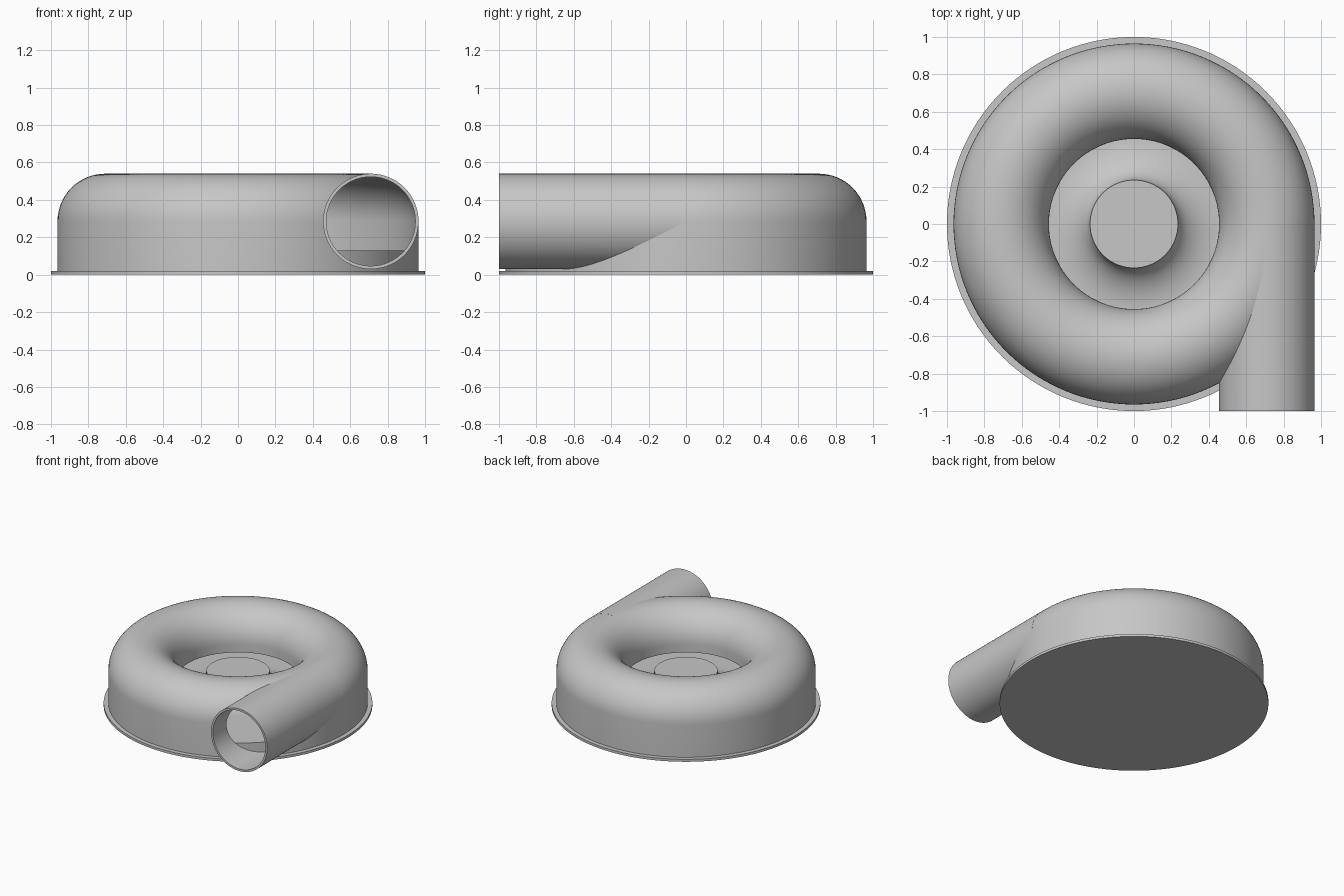
import bpy, bmesh
from math import sin, cos, pi, radians
from mathutils import Matrix, Vector

cube = bpy.data.objects.get("Cube")
if cube:
    bpy.data.objects.remove(cube)

RING, TUBE, WALL, MID = 0.71, 0.255, 0.015, 0.285   # ring radius, tube radius, wall, tube axis height
FLANGE, FLOOR, LIP, HUB = 0.02, 0.13, 0.22, 0.235
STEPS = 128

grey = bpy.data.materials.new("cast_grey")
grey.use_nodes = True
grey.diffuse_color = (0.57, 0.57, 0.57, 1)
grey.node_tree.nodes["Principled BSDF"].inputs["Base Color"].default_value = grey.diffuse_color


def make(name, bm):
    bmesh.ops.remove_doubles(bm, verts=bm.verts, dist=1e-5)
    bmesh.ops.recalc_face_normals(bm, faces=bm.faces)
    mesh = bpy.data.meshes.new(name)
    bm.to_mesh(mesh)
    bm.free()
    mesh.materials.append(grey)
    obj = bpy.data.objects.new(name, mesh)
    bpy.context.collection.objects.link(obj)
    return obj


def lathe(name, profile, closed=True):
    """Spin an (r, z) profile around the z axis."""
    bm = bmesh.new()
    verts = [bm.verts.new((r, 0, z)) for r, z in profile]
    edges = [bm.edges.new(p) for p in zip(verts, verts[1:])]
    if closed:
        edges.append(bm.edges.new((verts[-1], verts[0])))
    bmesh.ops.spin(bm, geom=verts + edges, cent=(0, 0, 0), axis=(0, 0, 1),
                   angle=2 * pi, steps=STEPS, use_merge=True)
    return make(name, bm)


def arc(radius, n=32):
    """Upper half of the tube section, from outside to inside."""
    return [(RING + radius * cos(pi * i / n), MID + radius * sin(pi * i / n)) for i in range(n + 1)]


def along_y(obj, y_start):
    """Lay a lathed part along y, on the outlet axis."""
    obj.data.transform(Matrix.Translation((RING, y_start, MID)) @ Matrix.Rotation(-pi / 2, 4, 'X'))
    return obj


def subtract(obj, cutter):
    mod = obj.modifiers.new("cut", 'BOOLEAN')
    mod.operation, mod.solver, mod.object = 'DIFFERENCE', 'EXACT', cutter
    bpy.context.view_layer.objects.active = obj
    bpy.ops.object.modifier_apply(modifier=mod.name)
    bpy.data.objects.remove(cutter)


# Base flange
flange = lathe("base_flange", [(0, 0), (1, 0), (1, FLANGE), (0, FLANGE)], closed=False)

# Raised floor with a flared centre hub
outer, foot = RING + TUBE - WALL, RING - TUBE + WALL
flare = [(foot - (foot - HUB) * sin(pi / 2 * i / 16),
          MID - (MID - FLOOR) * cos(pi / 2 * i / 16)) for i in range(17)]
floor = lathe("hub_floor", [(0, FLANGE), (outer, FLANGE), (outer, FLOOR)] + flare + [(0, MID)],
              closed=False)

# Ring-shaped housing shell, open below
inner = RING - TUBE
housing = lathe("scroll_housing",
                [(RING + TUBE, FLANGE)] + arc(TUBE) + [(inner, LIP), (foot, LIP)]
                + arc(TUBE - WALL)[::-1] + [(outer, FLANGE)])

# Straight outlet pipe, tangent to the ring
bore_r = TUBE - WALL - 0.002
pipe = along_y(lathe("outlet_pipe", [(bore_r, 0), (TUBE, 0), (TUBE, 0.97), (bore_r, 0.97)]), -1)

# Open the pipe into the housing
bore = along_y(lathe("bore_cutter", [(0, 0), (bore_r, 0), (bore_r, 1.07), (0, 1.07)], closed=False), -1.1)
cavity = lathe("cavity_cutter", [(outer, FLANGE)] + arc(TUBE - WALL) + [(foot, LIP), (0.3, LIP), (0.3, FLANGE)])
bore.hide_render = cavity.hide_render = True
subtract(housing, bore)
subtract(pipe, cavity)

# Smooth shading with sharp rims
bpy.ops.object.select_all(action='DESELECT')
for obj in (flange, floor, housing, pipe):
    obj.select_set(True)
bpy.context.view_layer.objects.active = housing
bpy.ops.object.shade_smooth_by_angle(angle=radians(30))
